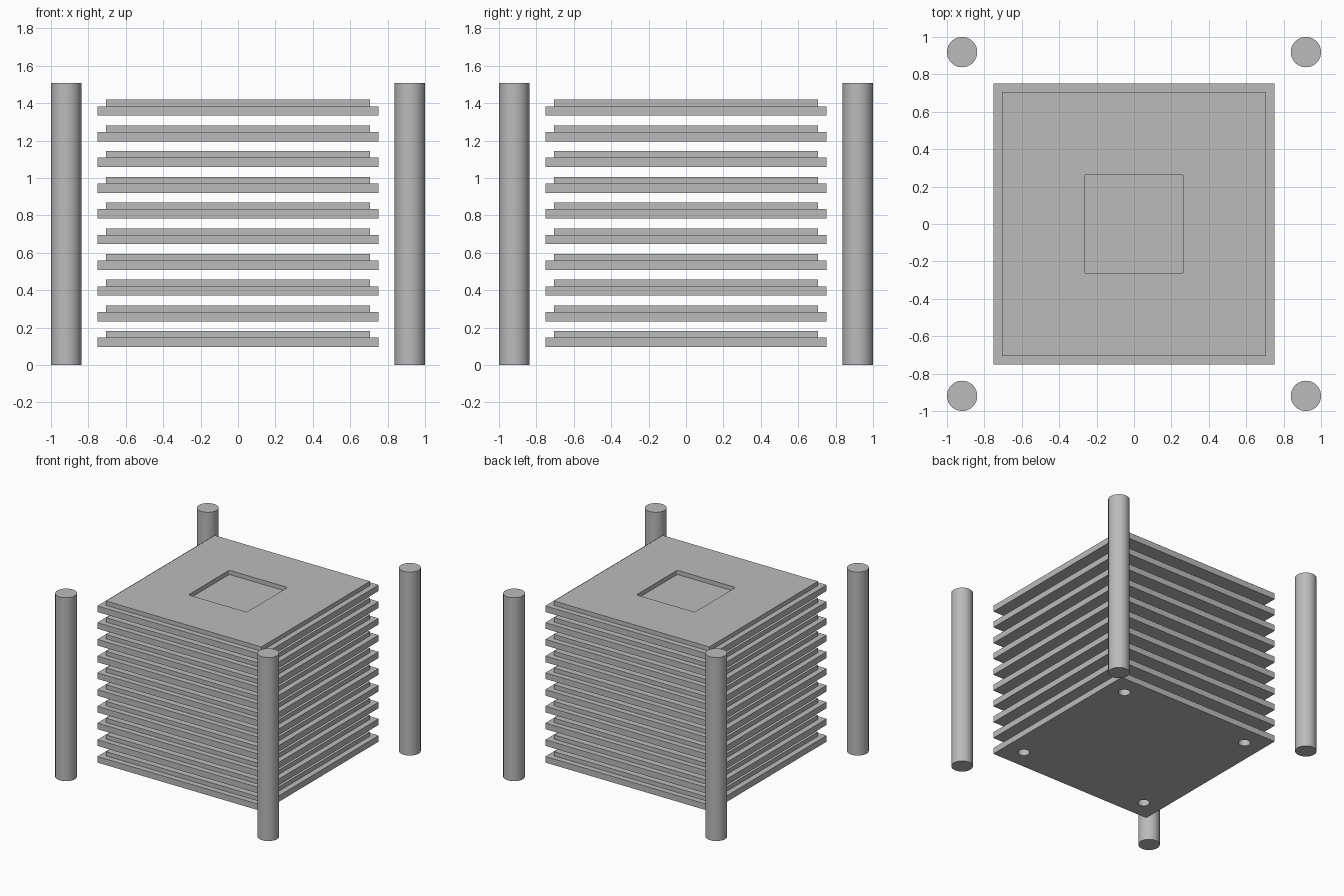
import bpy, bmesh
from mathutils import Matrix, Vector

cube = bpy.data.objects.get("Cube")
if cube:
    bpy.data.objects.remove(cube, do_unlink=True)

# Single plain grey
grey = bpy.data.materials.new("plain grey")
grey.use_nodes = True
colour = (0.5, 0.5, 0.5, 1)
grey.diffuse_color = colour
grey.node_tree.nodes["Principled BSDF"].inputs["Base Color"].default_value = colour

PLATES, PITCH, FIRST_Z = 10, 0.1375, 0.096
SLAB_HALF, SLAB_H = 0.752, 0.05
LIP_HALF, LIP_H = 0.687, 0.035
POCKET_HALF, POCKET_DEPTH = 0.265, 0.035
HOLE_AT, HOLE_R, HOLE_DEPTH = 0.59, 0.045, 0.06
POST_AT, POST_R, POST_H = 0.919, 0.081, 1.507
CORNERS = [(sx, sy) for sx in (-1, 1) for sy in (-1, 1)]


def add_box(bm, half, z0, z1):
    size = Matrix.Diagonal((2 * half, 2 * half, z1 - z0, 1))
    place = Matrix.Translation((0, 0, (z0 + z1) / 2))
    return bmesh.ops.create_cube(bm, size=1, matrix=place @ size)["verts"]


def add_cylinder(bm, x, y, z0, z1, radius, sides):
    bmesh.ops.create_cone(bm, cap_ends=True, segments=sides, radius1=radius,
                          radius2=radius, depth=z1 - z0,
                          matrix=Matrix.Translation((x, y, (z0 + z1) / 2)))


def make_object(name, mesh, location=(0, 0, 0)):
    obj = bpy.data.objects.new(name, mesh)
    obj.location = location
    bpy.context.collection.objects.link(obj)
    return obj


def finish(bm, name):
    mesh = bpy.data.meshes.new(name)
    bm.to_mesh(mesh)
    bm.free()
    mesh.materials.append(grey)
    return mesh


def smooth(obj):
    bpy.ops.object.select_all(action="DESELECT")
    obj.select_set(True)
    bpy.context.view_layer.objects.active = obj
    bpy.ops.object.shade_smooth_by_angle(angle=0.7)


# Plate blank: square slab with a smaller raised lip on top
bm = bmesh.new()
add_box(bm, SLAB_HALF, 0, SLAB_H)
bm.faces.ensure_lookup_table()
top = [f for f in bm.faces if f.normal.z > 0.9]
bmesh.ops.inset_region(bm, faces=top, thickness=SLAB_HALF - LIP_HALF)
raised = bmesh.ops.extrude_face_region(bm, geom=top)["geom"]
bmesh.ops.delete(bm, geom=top, context="FACES")
bmesh.ops.translate(bm, vec=Vector((0, 0, LIP_H)),
                    verts=[v for v in raised if isinstance(v, bmesh.types.BMVert)])
bmesh.ops.recalc_face_normals(bm, faces=bm.faces)
blank = make_object("plate_blank", finish(bm, "plate_blank"))

# Cutter: round-cornered top pocket and four blind holes underneath
bm = bmesh.new()
plate_top = SLAB_H + LIP_H
add_box(bm, POCKET_HALF, plate_top - POCKET_DEPTH, plate_top + 0.1)
upright = [e for e in bm.edges if abs(e.verts[0].co.z - e.verts[1].co.z) > 0.01]
bmesh.ops.bevel(bm, geom=upright, offset=0.012, segments=3, profile=0.5,
                affect="EDGES")
for sx, sy in CORNERS:
    add_cylinder(bm, sx * HOLE_AT, sy * HOLE_AT, -0.1, HOLE_DEPTH, HOLE_R, 32)
cutter = make_object("plate_cutter", finish(bm, "plate_cutter"))
cutter.hide_render = True

cut = blank.modifiers.new("cut", "BOOLEAN")
cut.operation, cut.solver, cut.object = "DIFFERENCE", "EXACT", cutter
depsgraph = bpy.context.evaluated_depsgraph_get()
plate_mesh = bpy.data.meshes.new_from_object(blank.evaluated_get(depsgraph))
plate_mesh.name = "plate"
for helper in (blank, cutter):
    bpy.data.objects.remove(helper, do_unlink=True)

# Stack of evenly spaced plates
for i in range(PLATES):
    make_object(f"plate_{i + 1}", plate_mesh, (0, 0, FIRST_Z + i * PITCH))

# Four free-standing corner posts
for sx, sy in CORNERS:
    side = "left" if sx > 0 else "right"
    end = "front" if sy < 0 else "back"
    bm = bmesh.new()
    add_cylinder(bm, 0, 0, 0, POST_H, POST_R, 48)
    name = f"{end}_{side}_post"
    smooth(make_object(name, finish(bm, name), (sx * POST_AT, sy * POST_AT, 0)))
